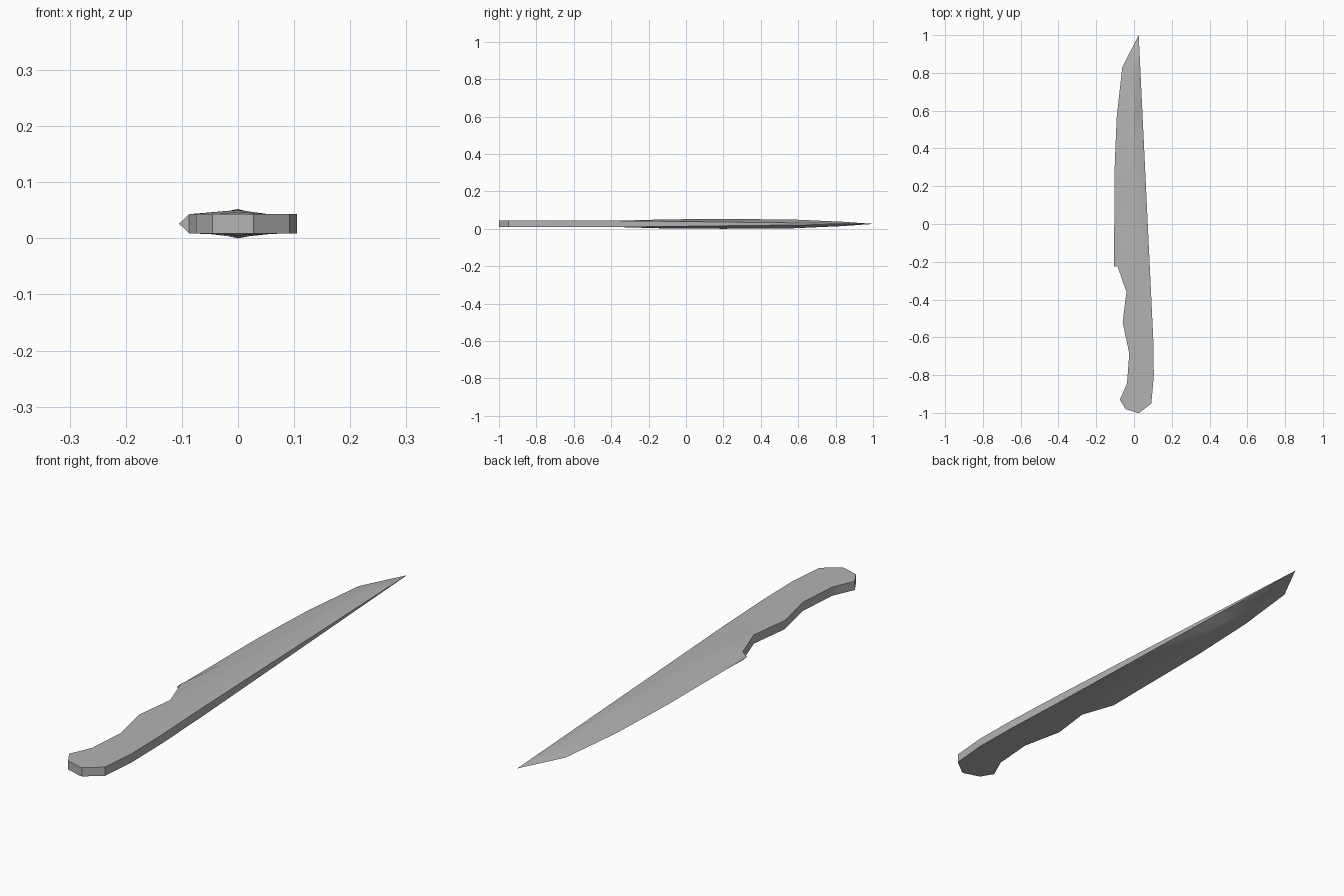
import bpy
import bmesh
import math

cube = bpy.data.objects.get("Cube")
if cube:
    bpy.data.objects.remove(cube, do_unlink=True)

MID_Z = 0.026
HANDLE_HALF = 0.017
GUARD_Y = -0.225
GUARD_X = -0.087

# Outline of the grip and cutting edge, and of the back, as (y, x)
grip = [(-1, 0.02), (-0.98, -0.045), (-0.93, -0.075), (-0.845, -0.037),
        (-0.685, -0.025), (-0.52, -0.06), (-0.36, -0.04), (GUARD_Y, GUARD_X)]
edge = [(GUARD_Y, -0.105), (0.26, -0.104), (0.56, -0.092),
        (0.83, -0.062), (1, 0.025)]
spine = [(-1, 0.028), (-0.95, 0.092), (-0.8, 0.105), (-0.61, 0.102), (1, 0.025)]
# Half thicknesses and the bevel width along the length
ridge_half = [(-0.36, HANDLE_HALF), (-0.1, 0.0245), (0.2, 0.026),
              (0.56, 0.024), (0.83, 0.012), (1, 0.0005)]
spine_half = [(-0.36, HANDLE_HALF), (1, 0.0005)]
bevel_half = [(GUARD_Y, HANDLE_HALF), (0, 0.014), (0.56, 0.009), (1, 0.0003)]
bevel_width = [(GUARD_Y, 0.018), (0, 0.04), (0.56, 0.035), (1, 0)]


def sample(line, y):
    """Value of a polyline at y, held constant beyond its ends."""
    if y <= line[0][0]:
        return line[0][1]
    for (y0, a), (y1, b) in zip(line, line[1:]):
        if y <= y1:
            return a + (b - a) * (y - y0) / (y1 - y0)
    return line[-1][1]


def section(bm, y, left, bevel):
    """Ring of eight vertices across the knife."""
    right = sample(spine, y)
    inner = left + bevel
    ridge = min(max(0, inner + 0.35 * (right - inner)), right)
    rh, sh, bh = (sample(p, y) for p in (ridge_half, spine_half, bevel_half))
    upper = [(inner, bh), (ridge, rh), (right, sh)]
    ring = [(left, 0)] + upper + [(right, 0)] + [(x, -z) for x, z in reversed(upper)]
    return [bm.verts.new((x, y, MID_Z + z)) for x, z in ring]


bm = bmesh.new()
handle_ys = sorted({y for p in (grip, spine) for y, _ in p if y <= GUARD_Y})
blade_ys = sorted({y for p in (edge, ridge_half, bevel_half) for y, _ in p if y >= GUARD_Y})
rings = [section(bm, y, sample(grip, y), 0) for y in handle_ys]
rings += [section(bm, y, sample(edge, y), sample(bevel_width, y)) for y in blade_ys]

# Skin between the rings, then close both ends
for a, b in zip(rings, rings[1:]):
    for i in range(8):
        j = (i + 1) % 8
        bm.faces.new((a[i], a[j], b[j], b[i]))
bm.faces.new(rings[0])
bm.faces.new(rings[-1])
bmesh.ops.remove_doubles(bm, verts=bm.verts, dist=0.0002)
bmesh.ops.dissolve_degenerate(bm, edges=bm.edges, dist=0.0001)
bmesh.ops.recalc_face_normals(bm, faces=bm.faces)

mesh = bpy.data.meshes.new("knife")
bm.to_mesh(mesh)
bm.free()
knife = bpy.data.objects.new("knife", mesh)
bpy.context.collection.objects.link(knife)

# Plain grey steel
steel = bpy.data.materials.new("grey steel")
steel.use_nodes = True
colour = (0.45, 0.45, 0.45, 1)
steel.diffuse_color = colour
steel.node_tree.nodes["Principled BSDF"].inputs["Base Color"].default_value = colour
mesh.materials.append(steel)

bpy.context.view_layer.objects.active = knife
knife.select_set(True)
bpy.ops.object.shade_smooth_by_angle(angle=math.radians(30))
